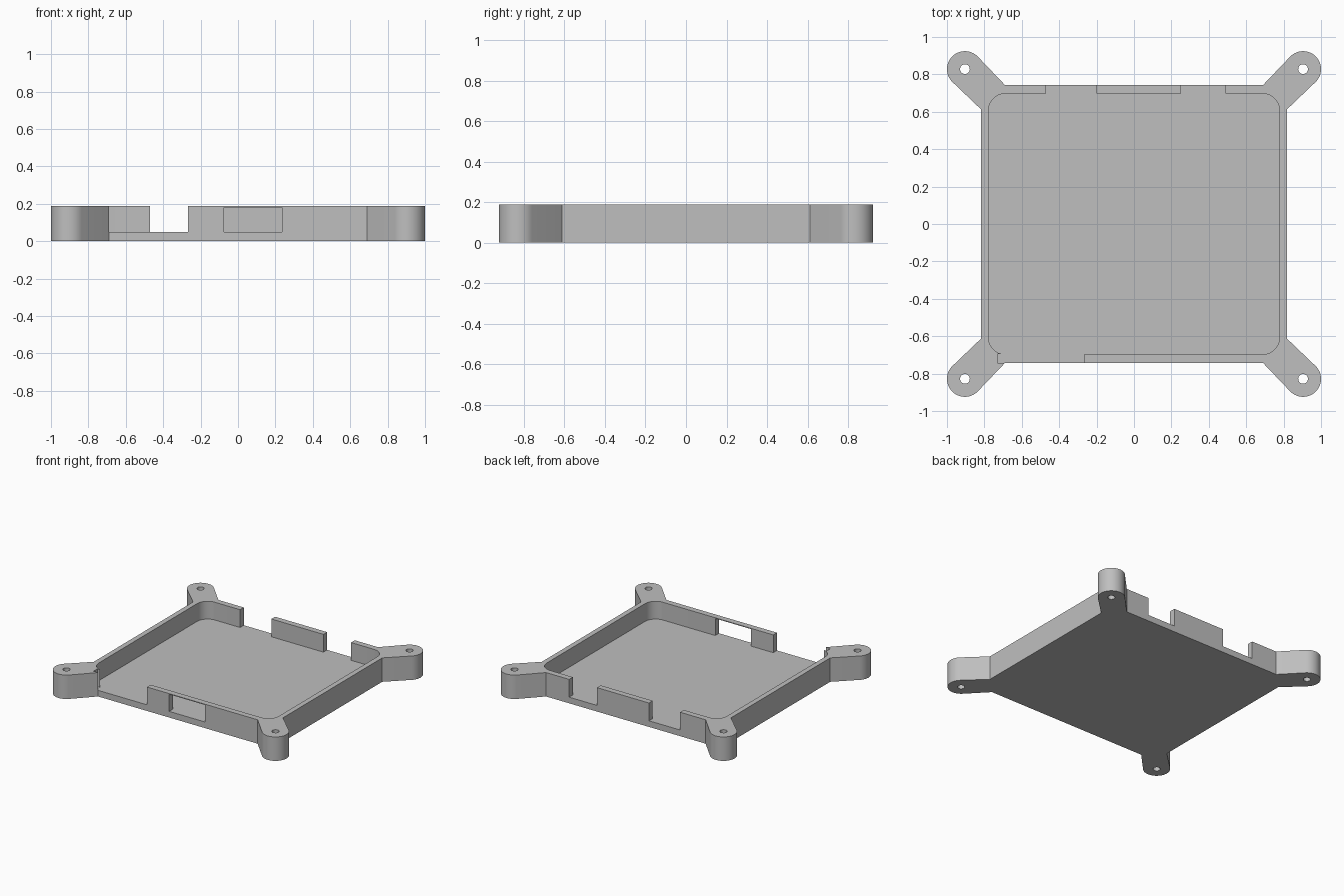
import bpy, bmesh, math

cube = bpy.data.objects.get("Cube")
if cube:
    bpy.data.objects.remove(cube, do_unlink=True)

TOP, FLOOR = 0.187, 0.048          # rim height, floor thickness
OUT_X, OUT_Y = 0.818, 0.743        # outer wall
IN_X, IN_Y, IN_R = 0.778, 0.697, 0.09   # cavity and its corner radius
LUG_X, LUG_Y, LUG_R = 0.904, 0.828, 0.096
HOLE_R = 0.026

grey = bpy.data.materials.new("plain grey")
grey.use_nodes = True
grey.diffuse_color = (0.52, 0.52, 0.52, 1)
grey.node_tree.nodes["Principled BSDF"].inputs["Base Color"].default_value = (0.52, 0.52, 0.52, 1)


def arc(cx, cy, r, start, end, steps):
    angles = [math.radians(start + (end - start) * i / steps) for i in range(steps + 1)]
    return [(cx + r * math.cos(a), cy + r * math.sin(a)) for a in angles]


def four_corners(quarter):
    """Repeat a counter-clockwise +x +y corner around the whole outline."""
    loop = []
    for sx, sy in ((1, 1), (-1, 1), (-1, -1), (1, -1)):
        pts = [(x * sx, y * sy) for x, y in quarter]
        loop += pts if sx * sy > 0 else pts[::-1]
    return loop


def prism(name, outline, z0, z1):
    bm = bmesh.new()
    face = bm.faces.new([bm.verts.new((x, y, z0)) for x, y in outline])
    up = bmesh.ops.extrude_face_region(bm, geom=[face])["geom"]
    bmesh.ops.translate(bm, vec=(0, 0, z1 - z0),
                        verts=[v for v in up if isinstance(v, bmesh.types.BMVert)])
    bmesh.ops.recalc_face_normals(bm, faces=bm.faces)
    mesh = bpy.data.meshes.new(name)
    bm.to_mesh(mesh)
    bm.free()
    mesh.materials.append(grey)
    obj = bpy.data.objects.new(name, mesh)
    bpy.context.collection.objects.link(obj)
    return obj


def box(x0, x1, y0, y1):
    return [(x0, y0), (x1, y0), (x1, y1), (x0, y1)]


# Tray block with four diagonal mounting lugs
lug = [(OUT_X, 0.613)] + arc(LUG_X, LUG_Y, LUG_R, -45, 135, 32) + [(0.69, OUT_Y)]
tray = prism("tray", four_corners(lug), 0, TOP)

# Rounded cavity
cavity = four_corners(arc(IN_X - IN_R, IN_Y - IN_R, IN_R, 0, 90, 12))
cutters = [prism("cavity_cutter", cavity, FLOOR, 0.3)]

# Rear wall gaps
for x0, x1 in ((-0.47, -0.20), (0.25, 0.49)):
    cutters.append(prism("rear_gap_cutter", box(x0, x1, IN_Y - 0.02, 0.8), FLOOR, 0.3))

# Front gap, leaving the outer skin of the lug beside it
front_gap = [(-0.73, -OUT_Y), (-0.69, -OUT_Y), (-0.68, -0.8), (-0.267, -0.8),
             (-0.267, -IN_Y + 0.002), (-0.73, -IN_Y + 0.002)]
cutters.append(prism("front_gap_cutter", front_gap, FLOOR, 0.3))

# Front window under a thin strip of rim
cutters.append(prism("window_cutter", box(-0.075, 0.235, -0.8, -IN_Y + 0.02), FLOOR, 0.181))

# Screw holes
for sx in (-1, 1):
    for sy in (-1, 1):
        ring = arc(sx * LUG_X, sy * LUG_Y, HOLE_R, 0, 360, 24)[:-1]
        cutters.append(prism("screw_hole_cutter", ring, -0.1, 0.3))

for cutter in cutters:
    cutter.hide_render = True
    mod = tray.modifiers.new(cutter.name, "BOOLEAN")
    mod.operation = "DIFFERENCE"
    mod.solver = "EXACT"
    mod.object = cutter

# Bake the cuts and drop the cutters
graph = bpy.context.evaluated_depsgraph_get()
cut_mesh = bpy.data.meshes.new_from_object(tray.evaluated_get(graph))
tray.modifiers.clear()
tray.data = cut_mesh
for cutter in cutters:
    bpy.data.objects.remove(cutter, do_unlink=True)

bpy.ops.object.select_all(action="DESELECT")
tray.select_set(True)
bpy.context.view_layer.objects.active = tray
bpy.ops.object.shade_smooth_by_angle(angle=math.radians(30))
